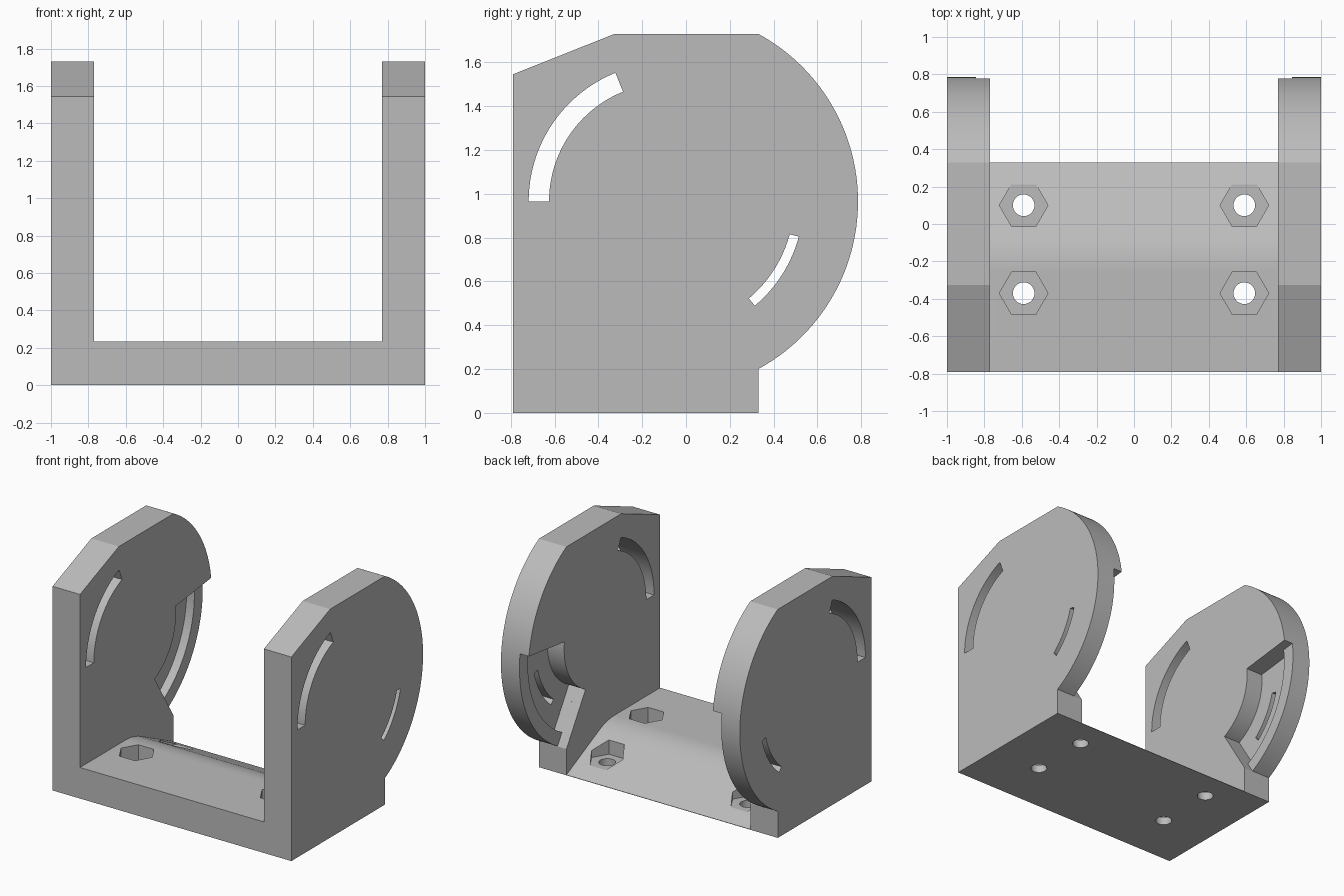
import bpy, bmesh
from math import sin, cos, radians
from mathutils import Vector

cube = bpy.data.objects.get("Cube")
if cube:
    bpy.data.objects.remove(cube, do_unlink=True)

grey = bpy.data.materials.new("plain grey")
grey.use_nodes = True
colour = (0.5, 0.5, 0.5, 1)
grey.diffuse_color = colour
grey.node_tree.nodes["Principled BSDF"].inputs["Base Color"].default_value = colour

CY, CZ = -0.085, 0.965      # pivot of the arcs, in y and z
INNER, OUTER = 0.77, 1.0    # side wall faces, in x


def arc(radius, start, end, steps=32, centre=(CY, CZ)):
    """Points along a circular arc, angles in degrees."""
    angles = [radians(start + (end - start) * i / steps) for i in range(steps + 1)]
    return [(centre[0] + radius * cos(a), centre[1] + radius * sin(a)) for a in angles]


def prism(name, outline, low, high, axis="x"):
    """Extrude a flat outline along x (outline in y, z) or z (outline in x, y)."""
    bm = bmesh.new()
    place = (lambda p: (low, *p)) if axis == "x" else (lambda p: (*p, low))
    face = bm.faces.new([bm.verts.new(place(p)) for p in outline])
    new = bmesh.ops.extrude_face_region(bm, geom=[face])["geom"]
    step = Vector((high - low, 0, 0)) if axis == "x" else Vector((0, 0, high - low))
    bmesh.ops.translate(bm, vec=step, verts=[v for v in new if isinstance(v, bmesh.types.BMVert)])
    bmesh.ops.recalc_face_normals(bm, faces=bm.faces)
    mesh = bpy.data.meshes.new(name)
    bm.to_mesh(mesh)
    bm.free()
    obj = bpy.data.objects.new(name, mesh)
    bpy.context.collection.objects.link(obj)
    mesh.materials.append(grey)
    return obj


def activate(obj):
    bpy.ops.object.select_all(action="DESELECT")
    obj.select_set(True)
    bpy.context.view_layer.objects.active = obj


def carve(obj, cutters):
    """Cut each cutter out of the object, then discard it."""
    activate(obj)
    for cutter in cutters:
        cutter.hide_render = True
        mod = obj.modifiers.new("cut", "BOOLEAN")
        mod.operation = "DIFFERENCE"
        mod.solver = "EXACT"
        mod.object = cutter
        bpy.ops.object.modifier_apply(modifier=mod.name)
        bpy.data.objects.remove(cutter, do_unlink=True)
    activate(obj)
    bpy.ops.object.shade_smooth_by_angle(angle=radians(15))


# Side walls: rounded plates with two curved slots and a stepped inner recess
wall = [(-0.79, 0), (0.33, 0)] + arc(0.87, -61.5, 61.5, 64) + [(-0.325, 1.73), (-0.79, 1.545)]
front_slot = arc(0.633, 112, 180) + arc(0.54, 180, 112)
back_slot = arc(0.621, -50, -15) + arc(0.578, -15, -50)
recess_inner = arc(0.443, 7, -65)
lip_step = recess_inner + arc(1.03, -61, 7)
deep_step = recess_inner + arc(0.77, -62, 7)

for side, label in ((1, "left"), (-1, "right")):
    plate = prism(label + "_wall", wall, side * INNER, side * OUTER)
    carve(plate, [
        prism("cutter", front_slot, side * 0.6, side * 1.2),
        prism("cutter", lip_step, side * 0.7, side * 0.845),
        prism("cutter", deep_step, side * 0.7, side * 0.91),
        prism("cutter", back_slot, side * 0.6, side * 1.2),
    ])

# Base: slab that rounds over into a ramp at the back
bend = [Vector(p) for p in ((-0.25, 0.235), (-0.15, 0.235), (-0.06, 0.191))]
ramp = []
for i in range(9):
    t = i / 8
    ramp.append(tuple(bend[0] * (1 - t) ** 2 + bend[1] * 2 * t * (1 - t) + bend[2] * t * t))
base_outline = [(-0.79, 0), (0.33, 0), (0.33, 0.003)] + ramp[::-1] + [(-0.79, 0.235)]
base = prism("base", base_outline, -INNER, INNER)

# Bolt holes with hexagonal nut pockets
cutters = []
for x in (-0.59, 0.59):
    for y in (-0.37, 0.1):
        hexagon = arc(0.13, 0, 300, 5, (x, y))
        hole = arc(0.058, 0, 348.75, 31, (x, y))
        cutters.append(prism("cutter", hexagon, 0.06, 0.5, "z"))
        cutters.append(prism("cutter", hole, -0.2, 0.5, "z"))
carve(base, cutters)
